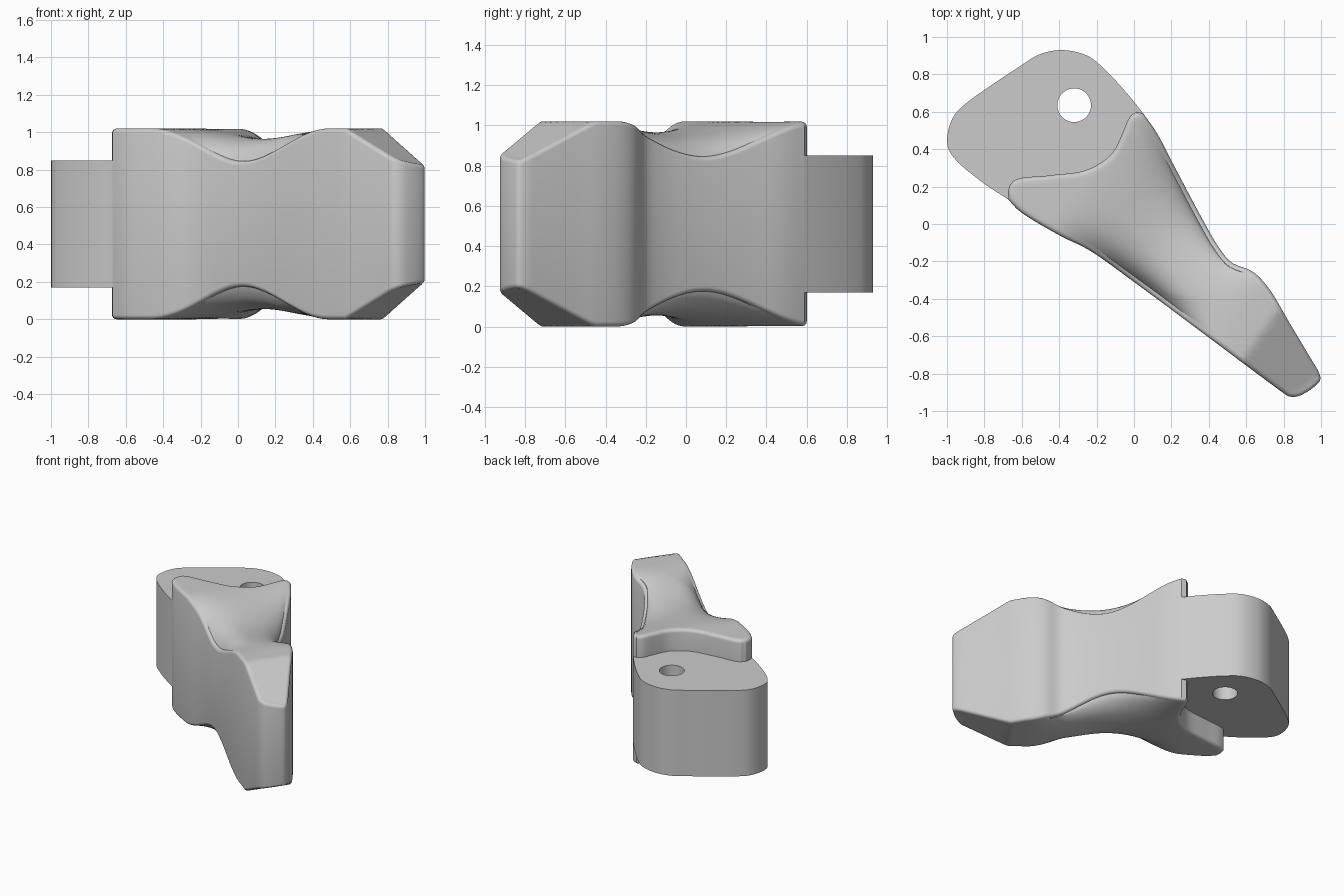
import bpy, bmesh, math
from mathutils import Vector

if "Cube" in bpy.data.objects:
    bpy.data.objects.remove(bpy.data.objects["Cube"])

H = 1.02                 # full height, symmetric about H/2
Z0, Z1 = 0.17, 0.85      # tongue height range
NU, NV, R, RS = 56, 26, 0.025, 4


def spline(pts, n):
    """Smooth curve through pts, resampled to n equal segments."""
    p = [Vector(q) for q in pts]
    p = [2 * p[0] - p[1]] + p + [2 * p[-1] - p[-2]]
    out = []
    for a, b, c, d in zip(p, p[1:], p[2:], p[3:]):
        # centripetal tangents avoid overshoot with uneven spacing
        t0, t1, t2 = [max((y - x).length, 1e-5) ** 0.5 for x, y in ((a, b), (b, c), (c, d))]
        m1 = (c - b) + t1 * ((b - a) / t0 - (c - a) / (t0 + t1))
        m2 = (c - b) + t1 * ((d - c) / t2 - (d - b) / (t1 + t2))
        for k in range(20):
            t = k / 20
            out.append((2*t**3 - 3*t*t + 1) * b + (t**3 - 2*t*t + t) * m1
                       + (3*t*t - 2*t**3) * c + (t**3 - t*t) * m2)
    out.append(p[-2])
    dist = [0]
    for a, b in zip(out, out[1:]):
        dist.append(dist[-1] + (b - a).length)
    res, k = [], 0
    for i in range(n + 1):
        s = dist[-1] * i / n
        while k < len(out) - 2 and dist[k + 1] < s:
            k += 1
        f = (s - dist[k]) / max(dist[k + 1] - dist[k], 1e-9)
        res.append(out[k].lerp(out[k + 1], min(f, 1)))
    return res


def smooth(t):
    t = max(0, min(1, t))
    return t * t * (3 - 2 * t)


def top_z(p, v):
    """Crowned waist plus sloping nose."""
    s = 0.81 * p.x - 0.58 * p.y
    dip = smooth((s + 0.36) / 0.56) if s < 0.2 else smooth((0.76 - s) / 0.56)
    nose = max(0, s - 0.89) * 0.5
    return H - dip * (0.055 + 0.12 * (2 * v - 1) ** 2) - nose


def finish(bm, name):
    bmesh.ops.remove_doubles(bm, verts=bm.verts, dist=1e-5)
    bmesh.ops.recalc_face_normals(bm, faces=bm.faces)
    me = bpy.data.meshes.new(name)
    bm.to_mesh(me)
    bm.free()
    ob = bpy.data.objects.new(name, me)
    bpy.context.collection.objects.link(ob)
    bpy.ops.object.select_all(action='DESELECT')
    ob.select_set(True)
    bpy.context.view_layer.objects.active = ob
    bpy.ops.object.shade_smooth_by_angle(angle=math.radians(25))
    return ob


# plan outline of the body: lower side, tip, upper side, back step
low = spline([(-.67, .13), (-.62, .075), (-.4, -.06), (-.24, -.14), (0, -.31),
              (.4, -.607), (.6, -.757), (.8, -.905)], NU)
tip = spline([(.8, -.905), (.83, -.922), (.88, -.92), (.97, -.865),
              (.997, -.83), (.985, -.785)], NV)
upp = spline([(.05, .59), (.12, .49), (.22, .3), (.38, 0), (.45, -.12), (.52, -.205),
              (.63, -.252), (.71, -.33), (.85, -.56), (.985, -.785)], NU)
back = spline([(-.67, .13), (-.672, .19), (-.64, .235), (-.45, .26), (-.25, .29), (-.12, .375),
               (-.06, .49), (-.025, .57), (.01, .6), (.05, .59)], NV)

# body: one closed perimeter, with matching grid indices
loop = ([(i, 0, low[i]) for i in range(NU)] + [(NU, j, tip[j]) for j in range(NV)]
        + [(i, NV, upp[i]) for i in range(NU, 0, -1)]
        + [(0, j, back[j]) for j in range(NV, 0, -1)])
N = len(loop)
normals = []
for k in range(N):
    t = (loop[(k + 1) % N][2] - loop[k - 1][2]).normalized()
    normals.append(Vector((t.y, -t.x)))
inset = {(i, j): p - R * n for (i, j, p), n in zip(loop, normals)}


def patch(i, j):
    """Coons patch inside the inset perimeter."""
    if (i, j) in inset:
        return inset[i, j]
    u, v, g = i / NU, j / NV, inset
    return ((1 - v) * g[i, 0] + v * g[i, NV] + (1 - u) * g[0, j] + u * g[NU, j]
            - (1 - u) * (1 - v) * g[0, 0] - u * (1 - v) * g[NU, 0]
            - (1 - u) * v * g[0, NV] - u * v * g[NU, NV])


bm = bmesh.new()
rims = []
for flip in (False, True):
    def vert(p, z):
        return bm.verts.new((p.x, p.y, H - z if flip else z))
    # crowned face
    grid = {}
    for i in range(NU + 1):
        for j in range(NV + 1):
            p = patch(i, j)
            grid[i, j] = vert(p, top_z(p, j / NV))
    for i in range(NU):
        for j in range(NV):
            bm.faces.new((grid[i, j], grid[i + 1, j], grid[i + 1, j + 1], grid[i, j + 1]))
    # rounded rim
    rings = [[grid[i, j] for i, j, p in loop]]
    for s in range(1, RS + 1):
        a = math.pi / 2 * s / RS
        rings.append([vert(p - n * R * (1 - math.sin(a)),
                           top_z(inset[i, j], j / NV) - R * (1 - math.cos(a)))
                      for (i, j, p), n in zip(loop, normals)])
    # step wall down to the tongue
    step = [vert(p, Z1) for i, j, p in loop]
    for a, b in zip(rings, rings[1:]):
        for k in range(N):
            m = (k + 1) % N
            bm.faces.new((a[k], a[m], b[m], b[k]))
    for k in range(2 * NU + NV, N):
        m = (k + 1) % N
        bm.faces.new((rings[-1][k], rings[-1][m], step[m], step[k]))
    rims.append(rings[-1])
    bmesh.ops.delete(bm, geom=[v for v in step if not v.link_faces], context='VERTS')
# side walls
for k in range(2 * NU + NV):
    m = (k + 1) % N
    bm.faces.new((rims[0][k], rims[0][m], rims[1][m], rims[1][k]))
finish(bm, "body")

# tongue with pin hole, sharing the back step curve
arc = spline([(.05, .59), (-.03, .69), (-.16, .83), (-.25, .9), (-.39, .93), (-.51, .905),
              (-.6, .85), (-.91, .635), (-.965, .575), (-.995, .49), (-.995, .41), (-.955, .345),
              (-.8, .215), (-.67, .13)], 80)
hole = [Vector((-.32 + .09 * math.cos(2 * math.pi * k / 40),
                .635 + .09 * math.sin(2 * math.pi * k / 40))) for k in range(40)]
bm = bmesh.new()
levels = []
for z in (Z0, Z1):
    outer = [bm.verts.new((p.x, p.y, z)) for p in arc + back[1:-1]]
    inner = [bm.verts.new((p.x, p.y, z)) for p in hole]
    edges = [bm.edges.new((r[k - 1], r[k])) for r in (outer, inner) for k in range(len(r))]
    bmesh.ops.triangle_fill(bm, edges=edges, use_beauty=True, use_dissolve=False)
    levels.append((outer, inner))
(o0, i0), (o1, i1) = levels
for k in range(80):
    bm.faces.new((o0[k], o0[k + 1], o1[k + 1], o1[k]))
for k in range(40):
    bm.faces.new((i0[k - 1], i0[k], i1[k], i1[k - 1]))
finish(bm, "tongue")
